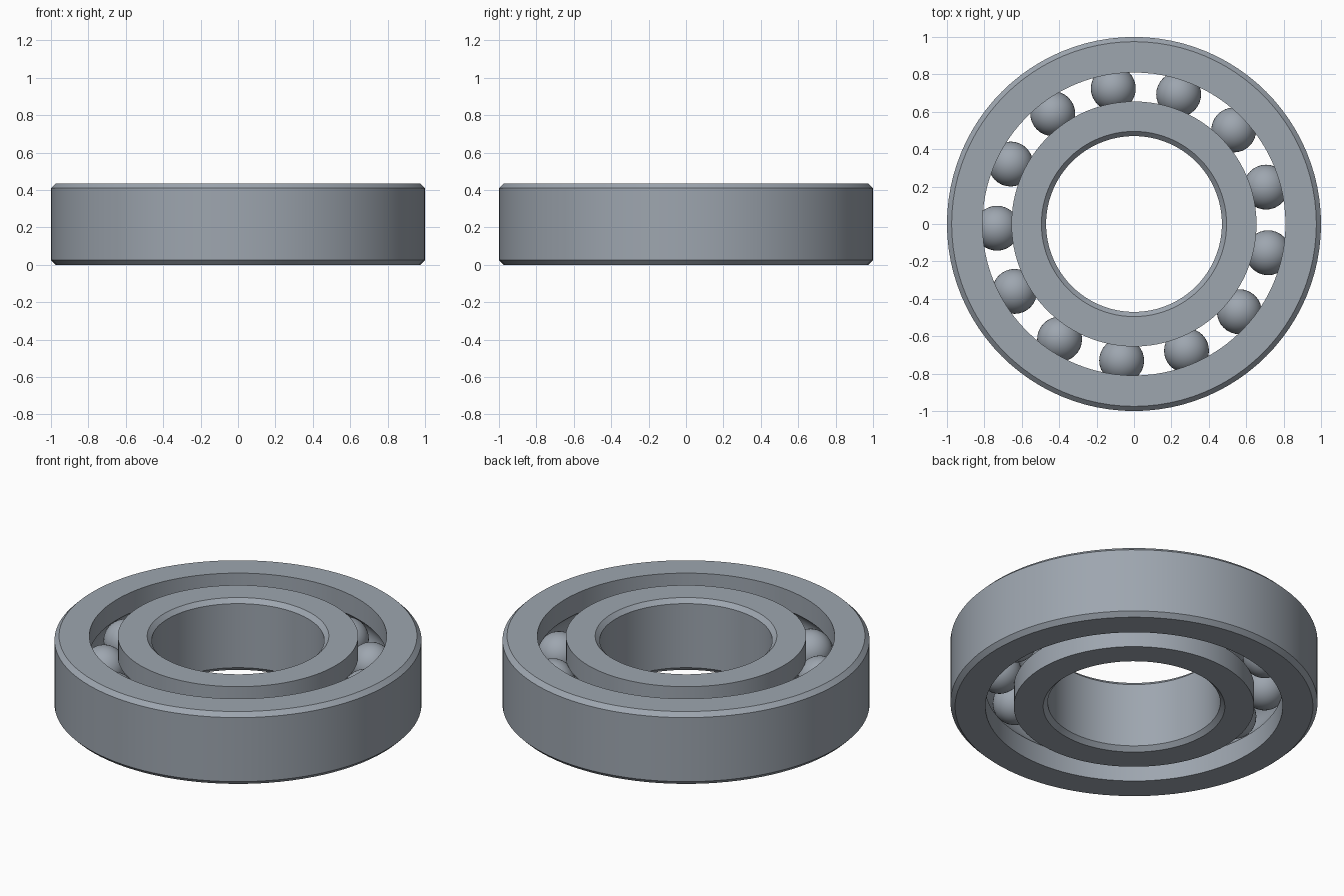
import bpy, bmesh, math
from math import cos, sin, pi

if "Cube" in bpy.data.objects:
    bpy.data.objects.remove(bpy.data.objects["Cube"], do_unlink=True)

HEIGHT = 0.435
MID = HEIGHT / 2
CHAMFER = 0.025
PITCH = 0.733       # radius of the circle of ball centres
BALL = 0.12
BALLS = 13
SEGMENTS = 96


def material(name, color):
    mat = bpy.data.materials.new(name)
    mat.use_nodes = True
    mat.diffuse_color = color
    mat.node_tree.nodes["Principled BSDF"].inputs["Base Color"].default_value = color
    return mat


steel = material("steel grey", (0.34, 0.38, 0.43, 1))


def finish(bm, name):
    bmesh.ops.recalc_face_normals(bm, faces=bm.faces)
    mesh = bpy.data.meshes.new(name)
    bm.to_mesh(mesh)
    bm.free()
    mesh.materials.append(steel)
    obj = bpy.data.objects.new(name, mesh)
    bpy.context.collection.objects.link(obj)
    bpy.ops.object.select_all(action="DESELECT")
    obj.select_set(True)
    bpy.context.view_layer.objects.active = obj
    bpy.ops.object.shade_smooth_by_angle(angle=math.radians(30))
    return obj


def race(name, plain, grooved):
    """Ring with a chamfered plain wall and a wall holding the ball groove."""
    side = 1 if plain > grooved else -1
    profile = [(grooved, 0), (plain - side * CHAMFER, 0), (plain, CHAMFER),
               (plain, HEIGHT - CHAMFER), (plain - side * CHAMFER, HEIGHT),
               (grooved, HEIGHT)]
    # Groove arc, from the upper lip to the lower lip
    radius = BALL + 0.002
    half = math.acos(abs(grooved - PITCH) / radius)
    for i in range(13):
        a = half * (1 - i / 6)
        profile.append((PITCH + side * radius * cos(a), MID + radius * sin(a)))

    bm = bmesh.new()
    rings = []
    for s in range(SEGMENTS):
        t = 2 * pi * s / SEGMENTS
        rings.append([bm.verts.new((r * cos(t), r * sin(t), z)) for r, z in profile])
    for s, ring in enumerate(rings):
        following = rings[(s + 1) % SEGMENTS]
        for i in range(len(profile)):
            j = (i + 1) % len(profile)
            bm.faces.new((ring[i], ring[j], following[j], following[i]))
    return finish(bm, name)


race("outer_ring", 1.0, 0.81)
race("inner_ring", 0.47, 0.655)

# Balls spaced evenly between the rings
for n in range(BALLS):
    angle = math.radians(15.6) + 2 * pi * n / BALLS
    bm = bmesh.new()
    bmesh.ops.create_uvsphere(bm, u_segments=32, v_segments=20, radius=BALL)
    ball = finish(bm, f"ball_{n + 1}")
    ball.location = (PITCH * cos(angle), PITCH * sin(angle), MID)
